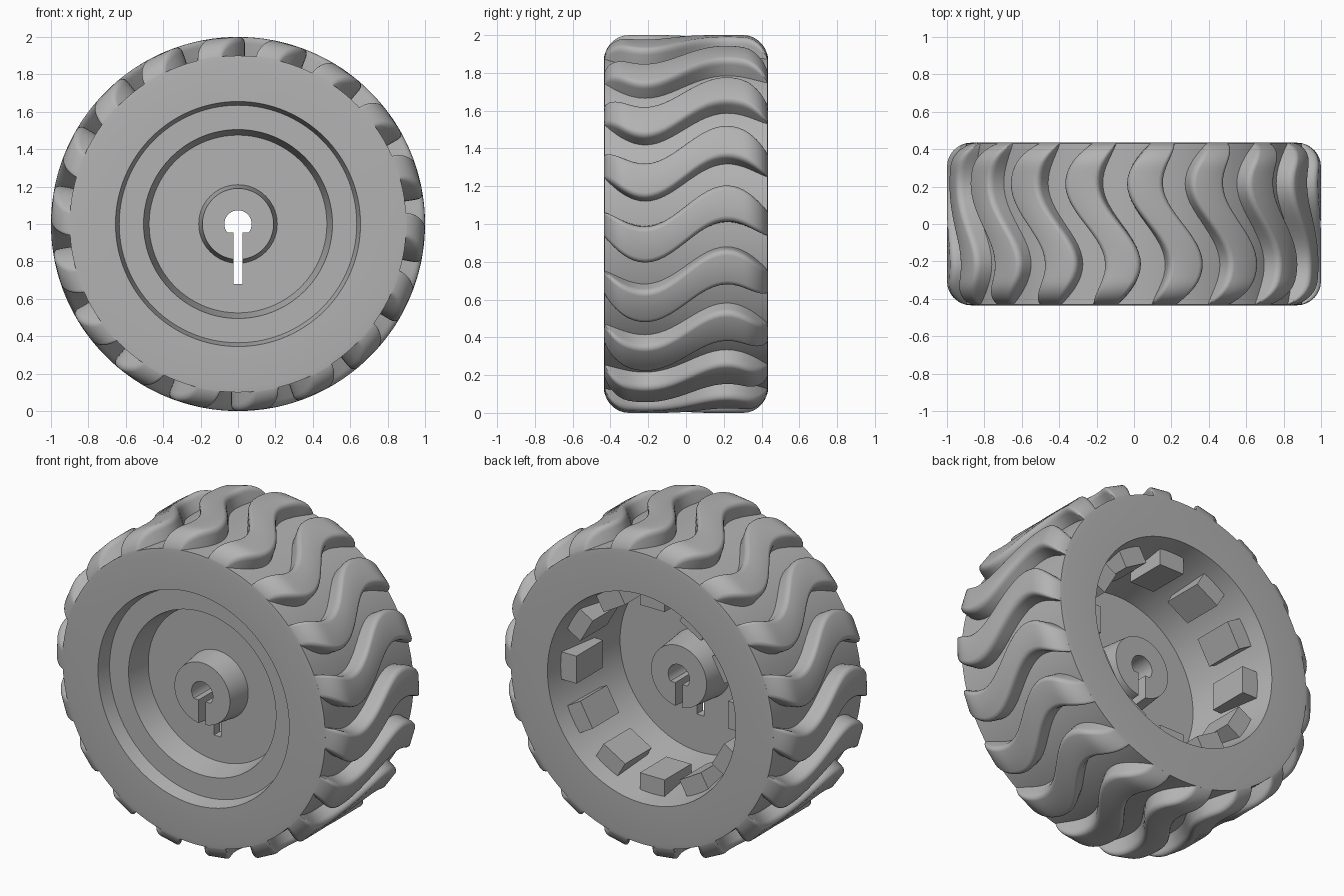
import bpy, bmesh, math
from mathutils import Matrix

cube = bpy.data.objects.get("Cube")
if cube:
    bpy.data.objects.remove(cube, do_unlink=True)

grey = bpy.data.materials.new("plain_grey")
grey.use_nodes = True
colour = (0.45, 0.45, 0.45, 1)
grey.diffuse_color = colour
grey.node_tree.nodes["Principled BSDF"].inputs["Base Color"].default_value = colour

HALF = 0.435      # half the wheel width
CORNER = 0.13     # rounding of the tyre shoulder
FLOOR = 0.90      # radius of the tread groove floor
LUGS = 18
TEETH = 12


def wheel_point(r, angle, y):
    """Point at a radius and angle about the axle, which lies along y."""
    return (r * math.cos(angle), y, 1 + r * math.sin(angle))


def make_object(name, bm, smooth=True):
    bmesh.ops.recalc_face_normals(bm, faces=bm.faces)
    mesh = bpy.data.meshes.new(name)
    bm.to_mesh(mesh)
    bm.free()
    mesh.materials.append(grey)
    obj = bpy.data.objects.new(name, mesh)
    bpy.context.collection.objects.link(obj)
    if smooth:
        bpy.ops.object.select_all(action="DESELECT")
        obj.select_set(True)
        bpy.context.view_layer.objects.active = obj
        bpy.ops.object.shade_smooth_by_angle(angle=math.radians(32))
    return obj


def lathe(name, profile, steps=120):
    """Closed (radius, y) profile turned about the axle."""
    bm = bmesh.new()
    rings = [[bm.verts.new(wheel_point(r, math.tau * i / steps, y)) for r, y in profile]
             for i in range(steps)]
    n = len(profile)
    for i in range(steps):
        a, b = rings[i], rings[(i + 1) % steps]
        for j in range(n):
            k = (j + 1) % n
            bm.faces.new((a[j], a[k], b[k], b[j]))
    return make_object(name, bm)


# Wheel body: sidewalls, front dish, web, hub and open back
shoulder_y = HALF - CORNER
edge_y = shoulder_y + math.sqrt(CORNER ** 2 - (FLOOR - 1 + CORNER) ** 2)
body = lathe("wheel_body", [
    (0.04, -0.35), (0.19, -0.35), (0.21, -0.2), (0.475, -0.2), (0.505, -0.35),
    (0.635, -0.35), (0.655, -HALF), (0.87, -HALF), (FLOOR, -edge_y),
    (FLOOR, edge_y), (0.87, HALF), (0.645, HALF), (0.55, -0.14),
    (0.21, -0.14), (0.19, 0.07), (0.04, 0.07)])

# Flat-bottomed axle bore with a slot below it
flat, bore, slot, slot_end = -0.045, 0.073, 0.024, -0.32
start = math.asin(flat / bore)
sweep = math.pi - 2 * start
outline = [(bore * math.cos(start + sweep * i / 28), bore * math.sin(start + sweep * i / 28))
           for i in range(29)]
outline += [(-slot, flat), (-slot, slot_end), (slot, slot_end), (slot, flat)]
bm = bmesh.new()
face = bm.faces.new([bm.verts.new((x, -0.6, 1 + z)) for x, z in outline])
moved = bmesh.ops.extrude_face_region(bm, geom=[face])["geom"]
bmesh.ops.translate(bm, vec=(0, 1.2, 0),
                    verts=[v for v in moved if isinstance(v, bmesh.types.BMVert)])
cutter = make_object("bore_cutter", bm, smooth=False)
cutter.hide_render = True
cutter.hide_viewport = True
cut = body.modifiers.new("axle_bore", "BOOLEAN")
cut.operation = "DIFFERENCE"
cut.solver = "EXACT"
cut.object = cutter
bpy.context.view_layer.objects.active = body
body.select_set(True)
bpy.ops.object.modifier_move_to_index(modifier=cut.name, index=0)
bpy.ops.object.modifier_apply(modifier=cut.name)
bpy.data.objects.remove(cutter, do_unlink=True)

# Blocks around the inside of the open back
bm = bmesh.new()
for i in range(TEETH):
    turn = Matrix.Translation((0, 0, 1)) @ Matrix.Rotation(math.tau * i / TEETH, 4, "Y")
    place = turn @ Matrix.Translation((0.59, 0.2, 0)) @ Matrix.Diagonal((0.14, 0.26, 0.17, 1))
    bmesh.ops.create_cube(bm, size=1, matrix=place)
make_object("inner_teeth", bm, smooth=False)

# Wavy tread lugs: a rounded section swept across the tyre
ROWS, ROUND = 36, 4
ROOT = FLOOR - 0.03
section = [(-1.0, 0.0)]
for i in range(ROUND + 1):
    a = math.pi / 2 * i / ROUND
    section.append((-0.97 + 0.3 * (1 - math.cos(a)), 1 - 0.035 * (1 - math.sin(a)) / 0.13))
section += [(-u, h) for u, h in reversed(section)]
bm = bmesh.new()
for lug in range(LUGS):
    rows = []
    for i in range(ROWS + 1):
        s = -math.cos(math.pi * i / ROWS)
        y = edge_y * s
        over = max(0, abs(y) - shoulder_y)
        top = 1 - CORNER + math.sqrt(CORNER ** 2 - over ** 2)
        centre = math.tau * lug / LUGS + math.radians(6.5) * math.sin(math.pi * y / HALF)
        half_width = math.radians(5.9 - 1.7 * s ** 6)
        rows.append([bm.verts.new(wheel_point(ROOT + (top - ROOT) * h, centre + half_width * u, y))
                     for u, h in section])
    for a, b in zip(rows, rows[1:]):
        for j in range(len(section) - 1):
            bm.faces.new((a[j], a[j + 1], b[j + 1], b[j]))
    bm.faces.new(rows[0])
    bm.faces.new(rows[-1])
make_object("tread_lugs", bm)
